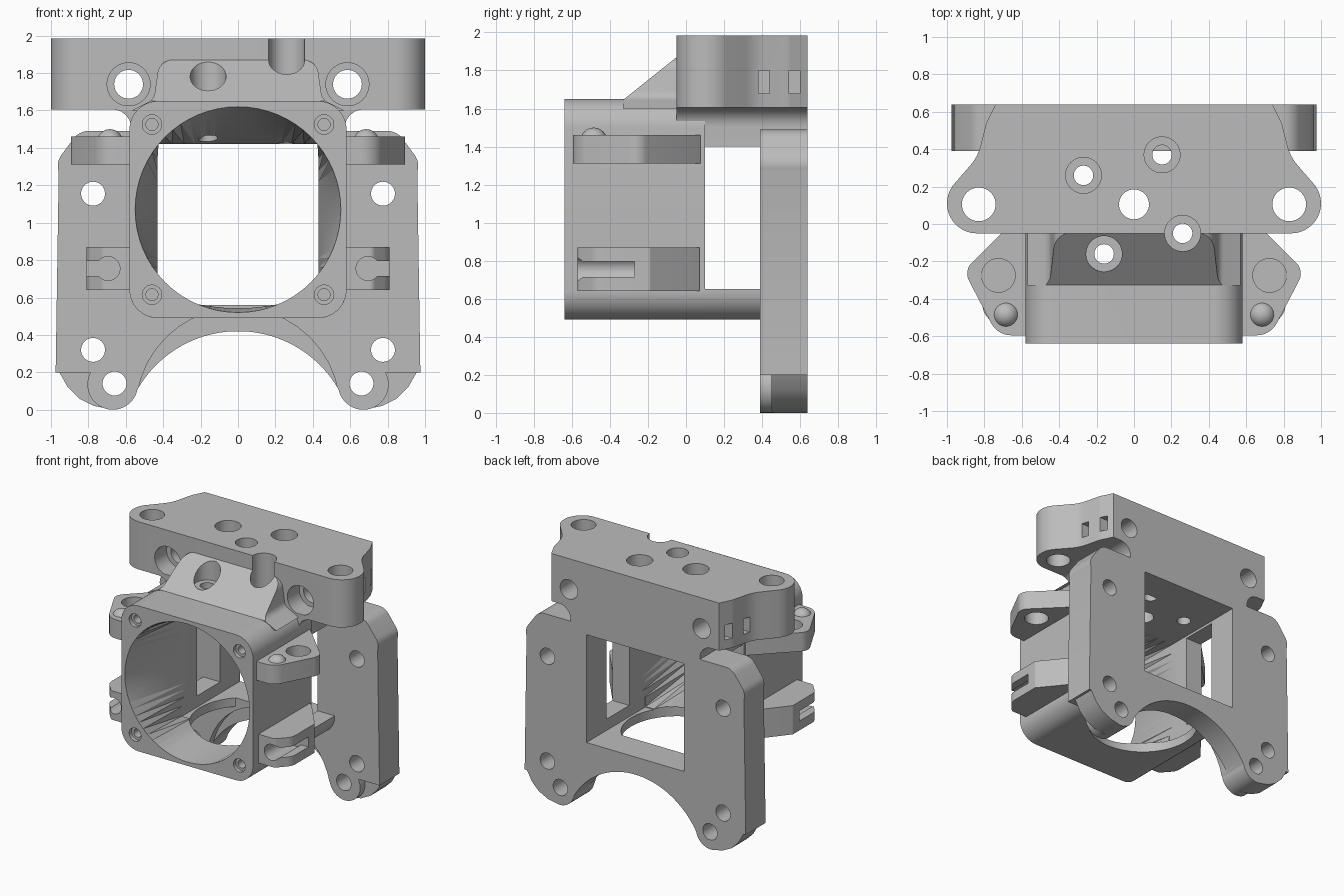
import bpy, bmesh, math
from mathutils import Vector

cube = bpy.data.objects.get("Cube")
if cube:
    bpy.data.objects.remove(cube, do_unlink=True)

grey = bpy.data.materials.new("plain_grey")
grey.use_nodes = True
grey.diffuse_color = (0.5, 0.5, 0.5, 1)
grey.node_tree.nodes["Principled BSDF"].inputs["Base Color"].default_value = (0.5, 0.5, 0.5, 1)
parts, cutters = [], []


def make(name, bm, helper=False):
    bmesh.ops.recalc_face_normals(bm, faces=bm.faces)
    mesh = bpy.data.meshes.new(name)
    bm.to_mesh(mesh)
    bm.free()
    mesh.materials.append(grey)
    obj = bpy.data.objects.new(name, mesh)
    bpy.context.collection.objects.link(obj)
    obj.hide_render = helper
    (cutters if helper else parts).append(obj)
    return obj


def place(axis, a, b, d):
    return {"x": (d, a, b), "y": (a, d, b), "z": (a, b, d)}[axis]


def prism(name, axis, pts, lo, hi, helper=False):
    """Extrude a 2D outline along an axis."""
    bm = bmesh.new()
    rings = [[bm.verts.new(place(axis, a, b, d)) for a, b in pts] for d in (lo, hi)]
    n = len(pts)
    for ring in rings:
        bm.faces.new(ring)
    for i in range(n):
        j = (i + 1) % n
        bm.faces.new((rings[0][i], rings[0][j], rings[1][j], rings[1][i]))
    return make(name, bm, helper)


def arc(cx, cy, r, a0, a1, n):
    angles = [math.radians(a0 + (a1 - a0) * i / n) for i in range(n + 1)]
    return [(cx + r * math.cos(a), cy + r * math.sin(a)) for a in angles]


def rounded(corners, n=6):
    """Outline from (a, b, radius) corners, each radius turned into a fillet."""
    out = []
    for i, (a, b, r) in enumerate(corners):
        p = Vector((a, b))
        if r == 0:
            out.append((a, b))
            continue
        u = (Vector(corners[i - 1][:2]) - p).normalized()
        v = (Vector(corners[(i + 1) % len(corners)][:2]) - p).normalized()
        half = u.angle(v) / 2
        centre = p + (u + v).normalized() * (r / math.sin(half))
        s, e = p + u * (r / math.tan(half)) - centre, p + v * (r / math.tan(half)) - centre
        for k in range(n + 1):
            d = s.lerp(e, k / n).normalized() * r
            out.append(tuple(centre + d))
    return out


def mirrored(half):
    """Close a right-hand half outline with its reflection."""
    return half + [(-p[0],) + tuple(p[1:]) for p in reversed(half)]


def flip(pts, s):
    return [(a * s, b) for a, b in pts]


def rod(name, axis, a, b, r, lo, hi, helper=True):
    return prism(name, axis, arc(a, b, r, 0, 360 - 360 / 40, 39), lo, hi, helper)


def box(name, x0, x1, y0, y1, z0, z1):
    return prism(name, "z", [(x0, y0), (x1, y0), (x1, y1), (x0, y1)], z0, z1, True)


def cut(obj, tools):
    bpy.context.view_layer.objects.active = obj
    for tool in tools:
        mod = obj.modifiers.new("cut", "BOOLEAN")
        mod.operation, mod.solver, mod.object = "DIFFERENCE", "EXACT", tool
        bpy.ops.object.modifier_apply(modifier=mod.name)


# Air passage: square channel and round-to-square funnel
channel = box("channel_cutter", -0.43, 0.43, -0.1, 0.7, 0.56, 1.42)
bm = bmesh.new()
n = 64
dirs = [(math.cos(2 * math.pi * i / n), math.sin(2 * math.pi * i / n)) for i in range(n)]
square = [(c * 0.43 / max(abs(c), abs(s)), s * 0.43 / max(abs(c), abs(s))) for c, s in dirs]
rings = [[bm.verts.new((c * 0.55, y, 1.07 + s * 0.55)) for c, s in dirs] for y in (-0.7, -0.64)]
rings += [[bm.verts.new((c, y, 0.99 + s)) for c, s in square] for y in (-0.06, 0.0)]
for r0, r1 in zip(rings, rings[1:]):
    for i in range(n):
        j = (i + 1) % n
        bm.faces.new((r0[i], r0[j], r1[j], r1[i]))
bm.faces.new(rings[0])
bm.faces.new(rings[-1])
bmesh.ops.triangulate(bm, faces=[f for f in bm.faces if len(f.verts) == 4])
funnel = make("funnel_cutter", bm, True)

# Vertical bolt holes with wide heads in the upper part
bolts = [rod("centre_hole", "z", 0, 0.105, 0.08, 1.3, 2.1)]
for x, y in ((-0.27, 0.26), (0.15, 0.37), (0.26, -0.05), (-0.16, -0.16)):
    bolts += [rod("bolt_hole", "z", x, y, 0.052, 1.3, 2.1),
              rod("bolt_head", "z", x, y, 0.096, 1.7, 2.1)]

# Funnel housing with corner screw holes
frame = rounded(mirrored([(0.58, 0.49, 0.15), (0.58, 1.65, 0.15)]), 8)
housing = prism("funnel_housing", "y", frame, -0.64, 0.1)
screws = []
for s in (1, -1):
    for z in (0.615, 1.525):
        screws += [rod("screw_head", "y", s * 0.46, z, 0.052, -0.7, -0.61),
                   rod("screw_hole", "y", s * 0.46, z, 0.032, -0.7, -0.48)]
floor_hole = rod("floor_hole", "z", 0, 0.105, 0.41, 0.4, 0.75)
cut(housing, [channel, funnel, floor_hole] + bolts + screws)

# Floor tray joining the housing to the back plate
tray = prism("floor_tray", "y", rounded(mirrored([(0.58, 0.49, 0.15), (0.58, 0.65, 0)])), 0.1, 0.4)
cut(tray, [channel, floor_hole])

# Sloped shoulder above the housing
shoulder = prism("sloped_shoulder", "y",
                 rounded(mirrored([(0.57, 1.6, 0), (0.45, 1.66, 0.06), (0.42, 1.87, 0.08)])), -0.33, -0.04)
slope = prism("slope_cutter", "x", [(-0.6, 1.65), (-0.325, 1.65), (-0.05, 1.87), (0, 1.9), (0, 2.2), (-0.6, 2.2)],
              -1, 1, True)
cut(shoulder, [slope] + bolts)

# Neck under the top block, flaring upward
neck = prism("neck", "y", rounded(mirrored([(0.57, 1.4, 0), (0.57, 1.605, 0.1), (0.72, 1.605, 0), (0.72, 1.63, 0)])),
             -0.05, 0.64)
cut(neck, [channel] + bolts)

# Top block
side = rounded([(0, 0.64, 0), (0.74, 0.64, 0), (0.79, 0.54, 0.1), (0.835, 0.36, 0.25), (0.965, 0.21, 0)])[1:]
block = prism("top_block", "z", mirrored(side + arc(0.84, 0.11, 0.16, 36, -90, 14)), 1.605, 1.985)
holes = list(bolts)
for s in (1, -1):
    holes += [rod("rod_hole", "z", s * 0.83, 0.105, 0.09, 1.5, 2.1),
              rod("front_hole", "y", s * 0.585, 1.74, 0.077, -0.2, 0.8),
              rod("front_hole_head", "y", s * 0.585, 1.74, 0.115, -0.2, 0.1)]
    for y in (0.41, 0.57):
        x0, x1 = sorted((s * 0.7, s * 1.1))
        holes.append(box("tie_slot", x0, x1, y - 0.028, y + 0.028, 1.68, 1.8))
cut(block, holes)

# Back plate with legs and window
outline = arc(0, -0.2, 0.62, 87, 30, 20) + arc(0.67, 0.135, 0.135, 190, 270, 8)
outline += [(0.77, 0.02), (0.85, 0.06), (0.91, 0.12), (0.955, 0.2), (0.975, 0.2)]
outline += rounded([(0.6, 0.2, 0), (0.975, 1.32, 0.1), (0.85, 1.49, 0.1), (0.5, 1.49, 0)])[1:]
plate = prism("back_plate", "y", mirrored(outline), 0.39, 0.64)
plate_holes = [rod("plate_hole", "y", s * x, z, 0.064, 0.3, 0.8)
               for s in (1, -1) for x, z in ((0.775, 1.155), (0.775, 0.32), (0.66, 0.14))]
steps = [rod("arch_step", "y", 0, 0, 0.545, 0.3, 0.45)]
steps += [box("leg_step", min(s * 0.66, s * 1.1), max(s * 0.66, s * 1.1), 0.3, 0.45, -0.1, 0.2) for s in (1, -1)]
cut(plate, [channel] + steps + plate_holes)

for s, word in ((1, "left"), (-1, "right")):
    # Round foot on each leg
    foot = rod(word + "_foot", "y", s * 0.67, 0.135, 0.135, 0.39, 0.46, False)
    cut(foot, plate_holes)
    # Upper ear with hole and dome
    ear = rounded([(0.5, 0.08, 0), (0.58, 0.08, 0.03), (0.91, -0.25, 0.08), (0.73, -0.595, 0.12), (0.5, -0.595, 0)])
    upper = prism(word + "_upper_ear", "z", flip(ear, s), 1.31, 1.46)
    ear_hole = rod("ear_hole", "z", s * 0.725, -0.275, 0.09, 1.2, 1.6)
    cut(upper, [ear_hole, channel, funnel])
    bm = bmesh.new()
    bmesh.ops.create_uvsphere(bm, u_segments=24, v_segments=12, radius=0.07)
    bmesh.ops.translate(bm, verts=bm.verts, vec=(s * 0.685, -0.485, 1.43))
    make(word + "_ear_dome", bm)
    # Lower clamp with keyhole slot
    clamp = rounded([(0.56, 0.07, 0), (0.6, 0.07, 0), (0.81, -0.19, 0.01), (0.81, -0.47, 0.1), (0.72, -0.57, 0.04),
                     (0.56, -0.57, 0)])
    lower = prism(word + "_lower_clamp", "z", flip(clamp, s), 0.64, 0.87)
    x0, x1 = sorted((s * 0.7, s * 0.9))
    cut(lower, [rod("keyhole_round", "y", s * 0.695, 0.755, 0.064, -0.7, -0.27),
                box("keyhole_slot", x0, x1, -0.7, -0.27, 0.715, 0.795), channel, funnel])

# Tidy up helpers and shade with sharp edges kept
for tool in cutters:
    bpy.data.objects.remove(tool, do_unlink=True)
bpy.ops.object.select_all(action="DESELECT")
for obj in parts:
    obj.select_set(True)
bpy.context.view_layer.objects.active = parts[0]
bpy.ops.object.shade_smooth_by_angle(angle=math.radians(25))
